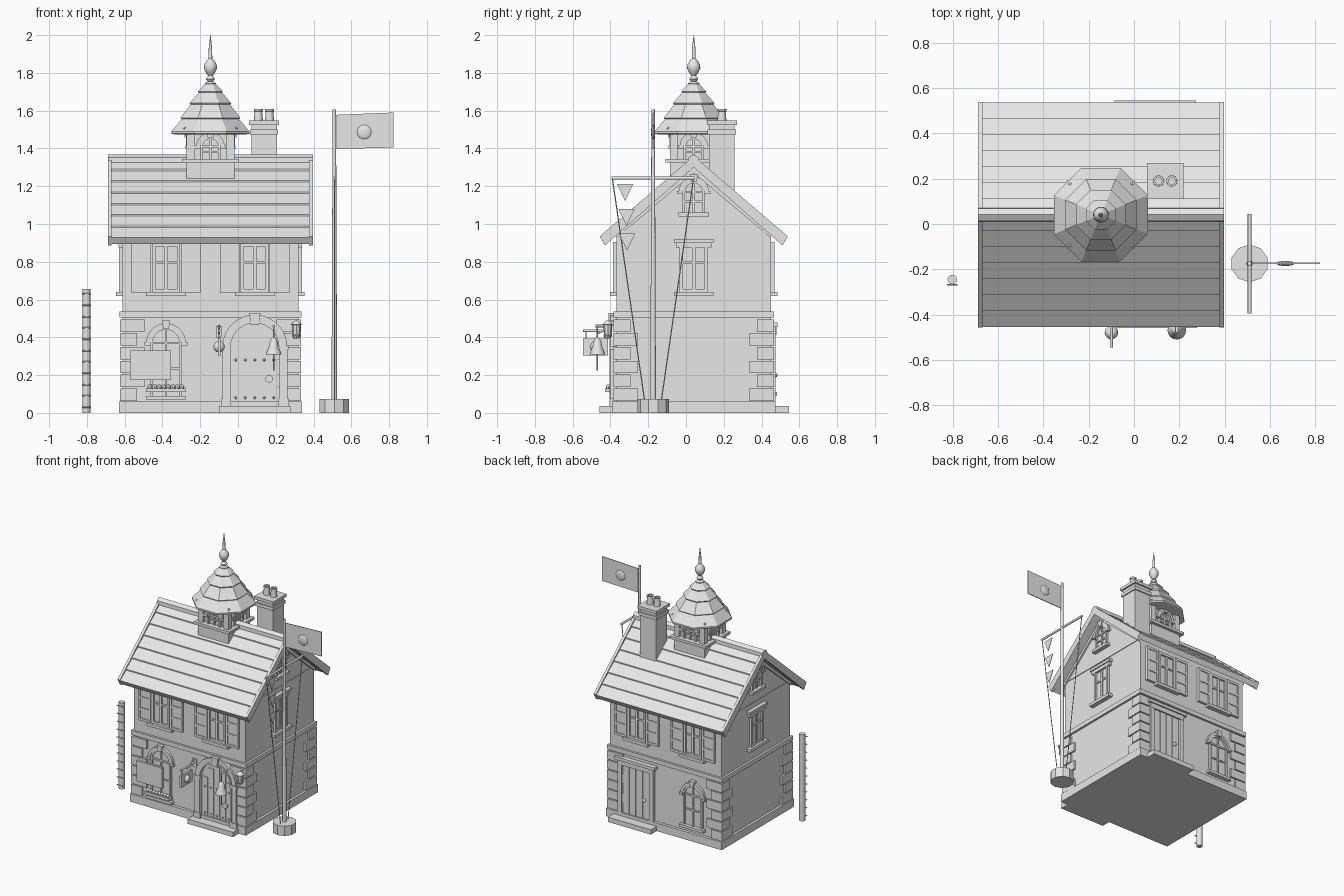
import bpy, bmesh, math
from mathutils import Vector, Matrix

if "Cube" in bpy.data.objects:
    bpy.data.objects.remove(bpy.data.objects["Cube"])

grey = bpy.data.materials.new("stone grey")
grey.diffuse_color = (0.8, 0.8, 0.8, 1)
grey.use_nodes = True
grey.node_tree.nodes["Principled BSDF"].inputs["Base Color"].default_value = grey.diffuse_color
CX, CY = -0.146, 0.041

# A wall frame is (origin x, origin y, outward normal x, normal y); local = (u along wall, z, w outward)
HX, HY = 0.466, 0.41
FRONT, BACK = (CX, CY - HY, 0, -1), (CX, CY + HY, 0, 1)
LEFT, RIGHT = (CX - HX, CY, -1, 0), (CX + HX, CY, 1, 0)
MID = (CX, CY, 1, 0)

def place(f, u, z, w):
    ox, oy, nx, ny = f
    return Vector((ox + nx * w - ny * u, oy + ny * w + nx * u, z))

def prism(bm, f, pts, w0, w1):
    a = [bm.verts.new(place(f, u, z, w0)) for u, z in pts]
    b = [bm.verts.new(place(f, u, z, w1)) for u, z in pts]
    bm.faces.new(a); bm.faces.new(b[::-1])
    for i in range(len(a)):
        j = (i + 1) % len(a)
        bm.faces.new((a[i], b[i], b[j], a[j]))

def box(bm, f, u0, u1, z0, z1, w0, w1):
    prism(bm, f, [(u0, z0), (u1, z0), (u1, z1), (u0, z1)], w0, w1)

def rod(bm, p, q, r, r2=None, seg=12):
    p, q = Vector(p), Vector(q)
    m = Matrix.Translation((p + q) / 2) @ (q - p).to_track_quat('Z', 'Y').to_matrix().to_4x4()
    bmesh.ops.create_cone(bm, cap_ends=True, segments=seg, radius1=r, radius2=r if r2 is None else r2,
                          depth=(q - p).length, matrix=m)

def ball(bm, p, r, scale=(1, 1, 1), seg=12):
    m = Matrix.Translation(p) @ Matrix.Diagonal((*scale, 1))
    bmesh.ops.create_uvsphere(bm, u_segments=seg, v_segments=8, radius=r, matrix=m)

def lathe(bm, x, y, prof, seg=16, turn=0.0):
    rings = [[bm.verts.new((x + r * math.cos(turn + 2 * math.pi * i / seg),
                            y + r * math.sin(turn + 2 * math.pi * i / seg), z)) for i in range(seg)] for r, z in prof]
    for a, b in zip(rings, rings[1:]):
        for i in range(seg):
            j = (i + 1) % seg
            bm.faces.new((a[i], a[j], b[j], b[i]))
    bm.faces.new(rings[0]); bm.faces.new(rings[-1])

def arch(c, half, z0, spring, n=14):
    arc = [(c + half * math.cos(math.pi * i / n), spring + half * math.sin(math.pi * i / n)) for i in range(n + 1)]
    return [(c + half, z0)] + arc + [(c - half, z0)]

def band(bm, f, outer, inner, w0, w1):
    for i in range(len(outer) - 1):
        prism(bm, f, [outer[i], outer[i + 1], inner[i + 1], inner[i]], w0, w1)

def done(name, bm, smooth=False):
    bmesh.ops.recalc_face_normals(bm, faces=bm.faces)
    me = bpy.data.meshes.new(name)
    bm.to_mesh(me); bm.free()
    me.materials.append(grey)
    ob = bpy.data.objects.new(name, me)
    bpy.context.collection.objects.link(ob)
    if smooth:
        bpy.ops.object.select_all(action='DESELECT')
        ob.select_set(True)
        bpy.context.view_layer.objects.active = ob
        bpy.ops.object.shade_smooth_by_angle(angle=math.radians(35))

# Walls with gables, plinth, string courses
bm = bmesh.new()
prism(bm, MID, [(-HY, 0.02), (HY, 0.02), (HY, 0.96), (0, 1.31), (-HY, 0.96)], -HX, HX)
done("walls", bm)
bm = bmesh.new()
box(bm, MID, -HY - .022, HY + .022, 0, 0.06, -HX - .018, HX + .018)
done("plinth", bm)
bm = bmesh.new()
box(bm, MID, -HY - .016, HY + .016, 0.505, 0.538, -HX - .016, HX + .016)
box(bm, MID, -HY - .005, HY + .005, 0.95, 0.962, -HX - .005, HX + .005)
done("string_courses", bm)

# Alternating corner stones
bm = bmesh.new()
for sx in (-1, 1):
    for sy in (-1, 1):
        for k in range(6):
            lu, lw = ((0.13, 0.09), (0.09, 0.13))[k % 2]
            u, w, z = sy * (HY + .014), sx * (HX + .014), 0.064 + k * 0.073
            box(bm, MID, u, u - sy * lu, z, z + 0.066, w, w - sx * lw)
done("corner_stones", bm)

# Roof with overlapping tile courses
def slope(u):
    return 1.345 - 0.85 * u
N, E = 7, 0.495
side = []
for i in range(N):
    a, b = E * i / N, E * (i + 1) / N
    side += [(a, slope(a) - .003), (b, slope(b) + .005)]
low = [(E - .02, slope(E) - .03)]
prof = [(-u, z) for u, z in side[::-1]] + side[1:] + low + [(0, 1.30)] + [(-u, z) for u, z in low]
bm = bmesh.new()
prism(bm, MID, prof, -0.535, 0.535)
done("tiled_roof", bm)
bm = bmesh.new()
for w in (-0.543, 0.523):
    for s in (-1, 1):
        prism(bm, MID, [(0, 1.36), (s * .498, slope(.498) + .013), (s * .47, slope(.498) - .035), (0, 1.30)], w, w + .02)
for s in (-1, 1):
    for w in (-HX - .012, HX - .002):
        prism(bm, MID, [(0, 1.30), (s * .41, 0.955), (s * .41, 0.925), (0, 1.27)], w, w + .014)
done("barge_boards", bm)
bm = bmesh.new()
prism(bm, MID, [(-.03, 1.325), (-.028, 1.352), (0, 1.368), (.028, 1.352), (.03, 1.325)], -.543, .543)
done("ridge_cap", bm)

# Rectangular windows with sills, heads and shutters
def window(bm, f, c, shutters, h=.075, z0=.64, z1=.9):
    band(bm, f, [(c - h, z0), (c - h, z1), (c + h, z1), (c + h, z0)],
         [(c - h + .018, z0), (c - h + .018, z1 - .018), (c + h - .018, z1 - .018), (c + h - .018, z0)], 0, .018)
    box(bm, f, c - h, c + h, z0, z1, 0, .004)
    box(bm, f, c - .008, c + .008, z0, z1, 0, .014)
    box(bm, f, c - h, c + h, z0 + .15, z0 + .162, 0, .012)
    box(bm, f, c - h, c + h, z0, z0 + .016, 0, .014)
    box(bm, f, c - h - .03, c + h + .03, z0 - .022, z0, 0, .033)
    if not shutters:
        box(bm, f, c - h - .02, c + h + .02, z1 - .025, z1, 0, .02)
        box(bm, f, c - h - .03, c + h + .03, z1, z1 + .02, 0, .028)
        return
    for s in (-1, 1):
        a, b = sorted((c + s * (h + .004), c + s * (h + .108)))
        box(bm, f, a, b, z0 - .005, z1 + .005, 0, .012)
        for z in (z0 - .005, z0 + .075, z0 + .16, z1 - .013):
            box(bm, f, a, b, z, z + .018, 0, .018)
        for u in (a, b - .014):
            box(bm, f, u, u + .014, z0 - .005, z1 + .005, 0, .018)
for name, f in (("front", FRONT), ("back", BACK)):
    bm = bmesh.new()
    for c in (-.235, .235):
        window(bm, f, c, True)
    done(name + "_upper_windows", bm)
bm = bmesh.new()
for f in (LEFT, RIGHT):
    window(bm, f, 0, False)
done("side_windows", bm)

# Arched windows
def arched(bm, f, c, h, z0, spring, mould, d=.02, sill=.02):
    box(bm, f, c - h - sill, c + h + sill, z0 - .02, z0, 0, d + .012)
    prism(bm, f, arch(c, h, z0, spring), 0, .004)
    band(bm, f, arch(c, h, z0, spring), arch(c, h - .014, z0, spring), 0, d * .8)
    band(bm, f, arch(c, h + mould, spring, spring), arch(c, h, spring, spring), 0, d)
    box(bm, f, c - .006, c + .006, z0, spring + h - .005, 0, d * .6)
    box(bm, f, c - h, c + h, spring - .006, spring + .006, 0, d * .6)
    box(bm, f, c - h, c + h, (z0 + spring) / 2, (z0 + spring) / 2 + .01, 0, d * .6)
    prism(bm, f, [(c - .015, spring + h - .008), (c + .015, spring + h - .008),
                  (c + .022, spring + h + mould + .015), (c - .022, spring + h + mould + .015)], 0, d + .008)
    for s in (-1, 1):
        box(bm, f, *sorted((c + s * (h - .004), c + s * (h + mould + .008))), spring - .012, spring + .006, 0, d + .004)
bm = bmesh.new()
arched(bm, FRONT, -.235, .085, .09, .37, .02)
arched(bm, BACK, .235, .08, .11, .34, .02)
for f in (LEFT, RIGHT):
    arched(bm, f, 0, .06, 1.06, 1.17, .02)
done("arched_windows", bm)

# Front door with arched surround
D = .235
bm = bmesh.new()
box(bm, FRONT, D - .19, D + .19, 0, .036, 0, .09)
band(bm, FRONT, arch(D, .172, .036, .348), arch(D, .128, .036, .348), 0, .03)
band(bm, FRONT, arch(D, .14, .036, .348), arch(D, .128, .036, .348), 0, .036)
prism(bm, FRONT, [(D - .022, .465), (D + .022, .465), (D + .03, .53), (D - .03, .53)], 0, .042)
for s in (-1, 1):
    box(bm, FRONT, *sorted((D + s * .125, D + s * .18)), .335, .355, 0, .036)
    box(bm, FRONT, *sorted((D + s * .125, D + s * .18)), .036, .075, 0, .036)
done("front_door_surround", bm)
bm = bmesh.new()
prism(bm, FRONT, arch(D, .13, .036, .348), 0, .006)
for k in range(5):
    box(bm, FRONT, D - .125 + k * .05, D - .079 + k * .05, .036, .35 + (.0, .075, .1, .075, 0)[k], 0, .01)
for z in (.08, .28):
    for k in range(5):
        ball(bm, place(FRONT, D - .1 + k * .05, z, .01), .007, seg=8)
rod(bm, place(FRONT, D + .075, .18, 0), place(FRONT, D + .075, .18, .025), .02)
done("front_door", bm)

# Back door with flat lintel
bm = bmesh.new()
c = -.24
box(bm, BACK, c - .18, c + .18, 0, .036, 0, .093)
box(bm, BACK, c - .12, c + .12, .036, .43, 0, .006)
for k in range(4):
    box(bm, BACK, c - .11 + k * .056, c - .06 + k * .056, .036, .42, 0, .012)
for s in (-1, 1):
    box(bm, BACK, *sorted((c + s * .115, c + s * .15)), .036, .43, 0, .022)
box(bm, BACK, c - .15, c + .15, .42, .455, 0, .024)
box(bm, BACK, c - .17, c + .17, .455, .478, 0, .034)
ball(bm, place(BACK, c + .07, .2, .02), .013)
done("back_door", bm)

# Notice board and flower box
bm = bmesh.new()
box(bm, FRONT, -.425, -.21, .175, .33, .016, .032)
done("notice_board", bm)
bm = bmesh.new()
box(bm, FRONT, -.34, -.13, .11, .13, .02, .06)
for k in range(8):
    ball(bm, place(FRONT, -.32 + k * .024, .137, .042), .014, seg=8)
done("flower_box", bm, True)

# Hanging sign, door bell and lantern
bm = bmesh.new()
S = .046
box(bm, FRONT, S - .016, S + .016, .40, .46, 0, .01)
rod(bm, place(FRONT, S, .435, 0), place(FRONT, S, .435, .175), .007)
rod(bm, place(FRONT, S, .46, .02), place(FRONT, S, .42, .1), .005)
box(bm, FRONT, S - .007, S + .007, .305, .395, .045, .175)
for w in (.06, .16):
    rod(bm, place(FRONT, S, .39, w), place(FRONT, S, .435, w), .003, seg=6)
ball(bm, place(FRONT, S, .35, .11), .03, (1, 1, 1))
done("hanging_sign", bm, True)
bm = bmesh.new()
b = place(FRONT, .335, 0, .1)
lathe(bm, b.x, b.y, [(.041, .31), (.038, .322), (.026, .35), (.02, .38), (.012, .395), (.003, .40)])
rod(bm, (b.x, b.y, .225), (b.x, b.y, .32), .004)
rod(bm, (b.x, b.y, .40), (b.x, b.y, .462), .004)
rod(bm, place(FRONT, .335, .46, 0), place(FRONT, .335, .46, .11), .007)
done("door_bell", bm, True)
bm = bmesh.new()
p = place(FRONT, .455, 0, .045)
lathe(bm, p.x, p.y, [(.015, .395), (.024, .41), (.02, .415), (.024, .465), (.03, .467), (.006, .49)], 8)
rod(bm, place(FRONT, .455, .485, 0), place(FRONT, .455, .485, .05), .005)
done("lantern", bm)

# Bell turret
T = .127
bm = bmesh.new()
box(bm, MID, -T, T, 1.15, 1.345, -T, T)
box(bm, MID, -.105, .105, 1.3, 1.5, -.105, .105)
for s in (-1, 1):
    for t in (-1, 1):
        box(bm, MID, *sorted((s * T, s * .085)), 1.3, 1.49, *sorted((t * T, t * .085)))
done("turret_body", bm)
bm = bmesh.new()
for nx, ny in ((1, 0), (-1, 0), (0, 1), (0, -1)):
    f = (CX + nx * .105, CY + ny * .105, nx, ny)
    arched(bm, f, 0, .055, 1.345, 1.41, .02, .024)
    box(bm, f, -.15, .15, 1.325, 1.345, 0, .045)
done("turret_windows", bm)
bm = bmesh.new()
k = 1 / math.cos(math.pi / 8)
lathe(bm, CX, CY, [(r * k, z) for r, z in ((.19, 1.475), (.207, 1.478), (.207, 1.49), (.152, 1.555), (.158, 1.562), (.105, 1.632),
      (.11, 1.64), (.062, 1.695), (.066, 1.702), (.03, 1.74))], 8, math.pi / 8)
for sx in (-1, 1):
    for sy in (-1, 1):
        ball(bm, (CX + sx * .135, CY + sy * .135, 1.505), .008, seg=8)
done("turret_roof", bm)
bm = bmesh.new()
lathe(bm, CX, CY, [(.03, 1.735), (.03, 1.745), (.014, 1.755), (.024, 1.768), (.012, 1.785), (.024, 1.80), (.035, 1.825),
                   (.033, 1.845), (.018, 1.868), (.01, 1.875), (.009, 1.93), (.001, 2.0)])
done("finial", bm, True)

# Chimney and pots
bm = bmesh.new()
C = (.138, .19, 1, 0)
for h, z0, z1 in ((.067, 1.1, 1.49), (.075, 1.475, 1.50), (.067, 1.49, 1.53), (.08, 1.525, 1.547)):
    box(bm, C, -h, h, z0, z1, -h, h)
done("chimney", bm)
bm = bmesh.new()
for x in (.108, .167):
    lathe(bm, x, .19, [(.025, 1.54), (.02, 1.595), (.024, 1.597), (.024, 1.61), (.015, 1.61), (.015, 1.58)])
done("chimney_pots", bm, True)

# Flagpole with yard, ropes, flag and pennants
X, Y = .51, -.174
bm = bmesh.new()
rod(bm, (X, Y, 0), (X, Y, .074), .083, seg=10)
done("flagpole_base", bm)
bm = bmesh.new()
rod(bm, (X, Y, .06), (X, Y, 1.605), .015, .009)
rod(bm, (X, -.395, 1.243), (X, .045, 1.243), .008)
done("flagpole", bm, True)
bm = bmesh.new()
for a, b in ((-.39, -.22), (.04, -.13)):
    rod(bm, (X, a, 1.243), (X, b, .07), .003, seg=6)
done("ropes", bm)
FL = (X, Y, 0, -1)
bm = bmesh.new()
prism(bm, FL, [(.01, 1.397), (.312, 1.405), (.312, 1.59), (.01, 1.578)], -.003, .003)
done("flag", bm)
bm = bmesh.new()
ball(bm, (.668, Y, 1.487), .04, (1, .28, 1), 16)
done("flag_emblem", bm, True)
bm = bmesh.new()
for y, z in ((-.322, 1.212), (-.315, 1.08), (-.312, .95)):
    prism(bm, (X, y, 1, 0), [(-.043, z), (.043, z), (0, z - .09)], -.002, .002)
done("pennants", bm)

# Free-standing post with rungs
bm = bmesh.new()
rod(bm, (-.802, -.245, 0), (-.802, -.245, .655), .021, seg=12)
for i in range(11):
    rod(bm, (-.826, -.268, .03 + i * .06), (-.778, -.268, .03 + i * .06), .004, seg=6)
    rod(bm, (-.802, -.268, .03 + i * .06), (-.802, -.24, .03 + i * .06), .004, seg=6)
done("rung_post", bm, True)
